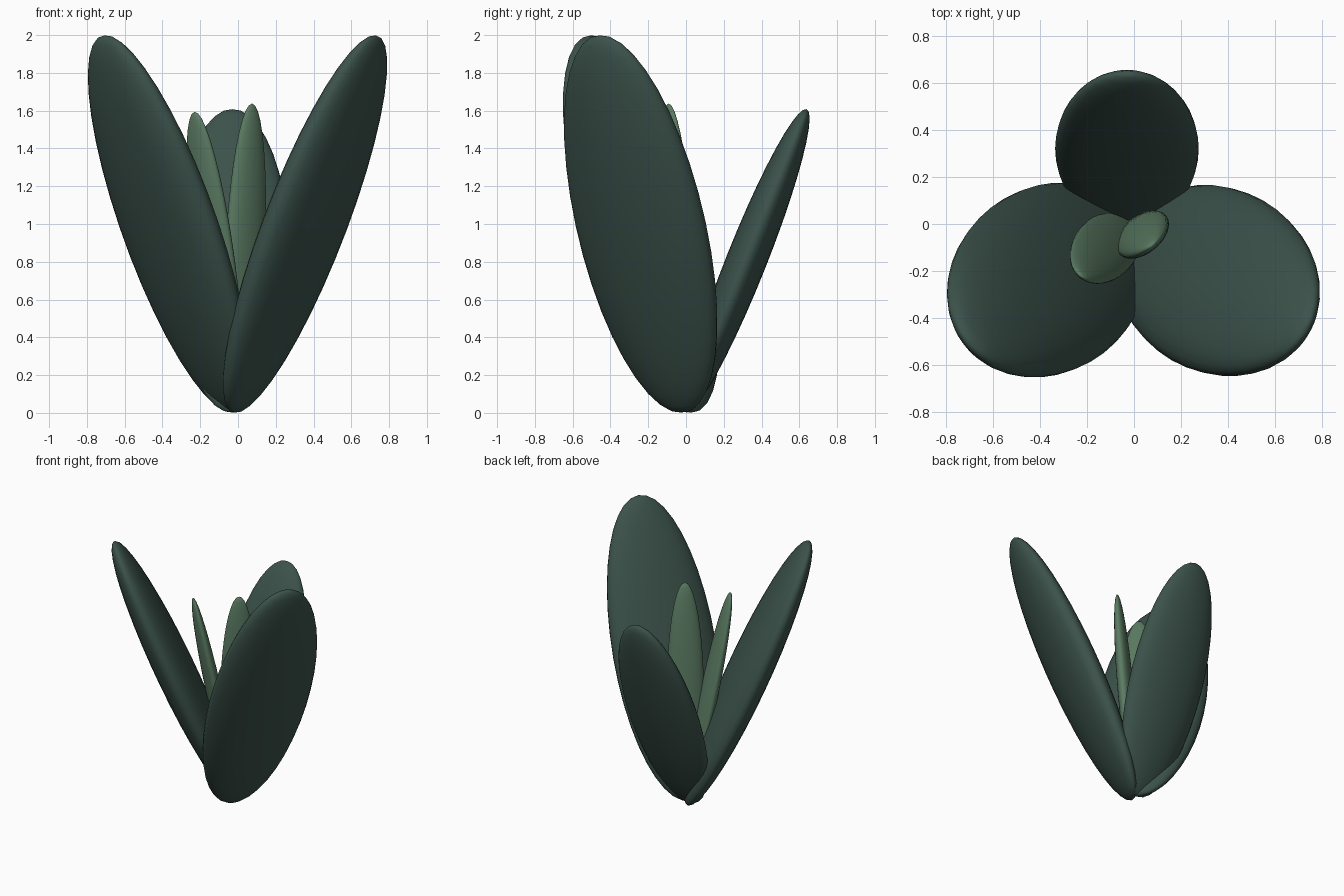
import bpy
from math import radians
from mathutils import Matrix

if "Cube" in bpy.data.objects:
    bpy.data.objects.remove(bpy.data.objects["Cube"])


def material(name, color):
    m = bpy.data.materials.new(name)
    m.diffuse_color = color
    m.use_nodes = True
    m.node_tree.nodes["Principled BSDF"].inputs["Base Color"].default_value = m.diffuse_color
    return m


dark = material("dark_green", (0.045, 0.085, 0.07, 1))
light = material("light_green", (0.105, 0.2, 0.125, 1))


def leaf(name, center, size, azimuth, tilt, mat):
    """Flattened ellipsoid (thickness, width, length radii) leaning outward."""
    bpy.ops.mesh.primitive_uv_sphere_add(segments=32, ring_count=20, radius=1)
    ob = bpy.context.object
    ob.name = name
    ob.data.transform(Matrix.Translation(center)
                      @ Matrix.Rotation(radians(azimuth), 4, 'Z')
                      @ Matrix.Rotation(radians(tilt), 4, 'Y')
                      @ Matrix.Diagonal((*size, 1)))
    ob.data.materials.append(mat)
    bpy.ops.object.shade_smooth()


# Large outer leaves
BIG = (0.134, 0.391, 1.088)
leaf("right_leaf", (0.355, -0.24, 1.0), BIG, -30, 23.4, dark)
leaf("left_leaf", (-0.367, -0.238, 1.0), BIG, -142, 23.4, dark)
leaf("back_leaf", (-0.03, 0.32, 0.805), (0.107, 0.305, 0.864), 90, 21.7, dark)

# Slim inner shoots
leaf("inner_leaf_right", (0.036, -0.045, 0.83), (0.053, 0.129, 0.81), -51, 4.3, light)
leaf("inner_leaf_left", (-0.122, -0.1, 0.8), (0.053, 0.135, 0.81), -132, 11.4, light)
